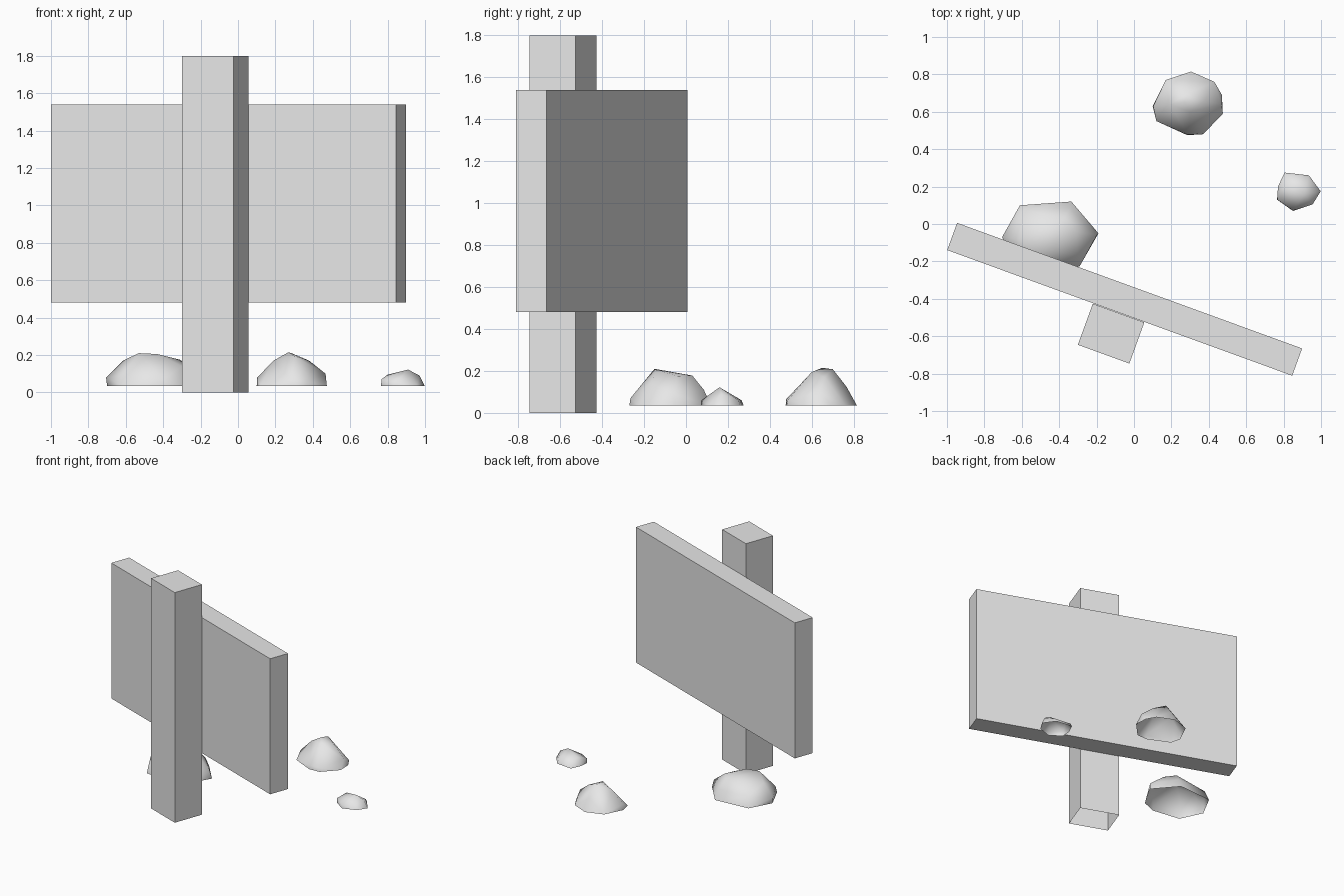
import bpy, bmesh, math
from mathutils import Matrix

if "Cube" in bpy.data.objects:
    bpy.data.objects.remove(bpy.data.objects["Cube"])

grey = bpy.data.materials.new("plain grey")
grey.diffuse_color = (0.8, 0.8, 0.8, 1)
grey.use_nodes = True
grey.node_tree.nodes["Principled BSDF"].inputs["Base Color"].default_value = grey.diffuse_color
TURN = math.radians(-20)
GROUND = 0.035


def finish(name, bm, smooth=False):
    mesh = bpy.data.meshes.new(name)
    for f in bm.faces:
        f.smooth = smooth
    bm.to_mesh(mesh)
    bm.free()
    mesh.materials.append(grey)
    obj = bpy.data.objects.new(name, mesh)
    bpy.context.collection.objects.link(obj)


def remove_underside(bm):
    low = min(v.co.z for v in bm.verts) + 1e-4
    under = [f for f in bm.faces if all(v.co.z < low for v in f.verts)]
    bmesh.ops.delete(bm, geom=under, context='FACES')


def block(name, centre, size, open_bottom=False):
    bm = bmesh.new()
    matrix = (Matrix.Translation(centre) @ Matrix.Rotation(TURN, 4, 'Z')
              @ Matrix.Diagonal((*size, 1)))
    bmesh.ops.create_cube(bm, size=1, matrix=matrix)
    if open_bottom:
        remove_underside(bm)
    finish(name, bm)


def rock(name, base, upper):
    # Faceted hull over a ground outline and a few upper corners, open below
    bm = bmesh.new()
    for x, y in base:
        bm.verts.new((x, y, GROUND))
    for p in upper:
        bm.verts.new(p)
    result = bmesh.ops.convex_hull(bm, input=bm.verts[:])
    spare = {g for g in result["geom_interior"] + result["geom_unused"]
             if isinstance(g, bmesh.types.BMVert)}
    bmesh.ops.delete(bm, geom=list(spare), context='VERTS')
    bmesh.ops.recalc_face_normals(bm, faces=bm.faces[:])
    remove_underside(bm)
    finish(name, bm, smooth=True)


# Sign: turned board with a post against its front
block("sign_board", (-0.05, -0.4025, 1.01), (1.963, 0.155, 1.06))
block("sign_post", (-0.1225, -0.586, 0.9), (0.293, 0.234, 1.8), open_bottom=True)

# Large rock behind the board
rock("large_rock",
     [(-.70, -.07), (-.61, .10), (-.335, .12), (-.19, -.05),
      (-.29, -.225), (-.40, -.27), (-.62, -.24)],
     [(-.705, -.07, .08), (-.20, -.06, .09), (-.40, -.265, .07),
      (-.62, -.22, .09), (-.345, .085, .11), (-.59, .075, .11),
      (-.53, -.15, .21), (-.43, -.14, .205), (-.31, -.04, .175),
      (-.37, .03, .178), (-.615, -.08, .17), (-.30, -.17, .14)])

# Round rock at the back
rock("round_rock",
     [(.10, .63), (.12, .55), (.285, .475), (.37, .48), (.475, .59),
      (.47, .69), (.43, .76), (.305, .815), (.17, .77)],
     [(.27, .65, .215), (.29, .70, .208), (.30, .60, .195),
      (.38, .66, .17), (.19, .64, .17), (.30, .765, .125),
      (.103, .63, .08), (.468, .64, .10), (.29, .478, .065),
      (.37, .485, .06)])

# Small rock at the right
rock("small_rock",
     [(.765, .13), (.77, .20), (.805, .275), (.935, .26),
      (.998, .175), (.955, .105), (.85, .07)],
     [(.91, .16, .122), (.80, .20, .095), (.767, .13, .07),
      (.97, .17, .09), (.85, .073, .06), (.81, .265, .06),
      (.93, .25, .06)])
